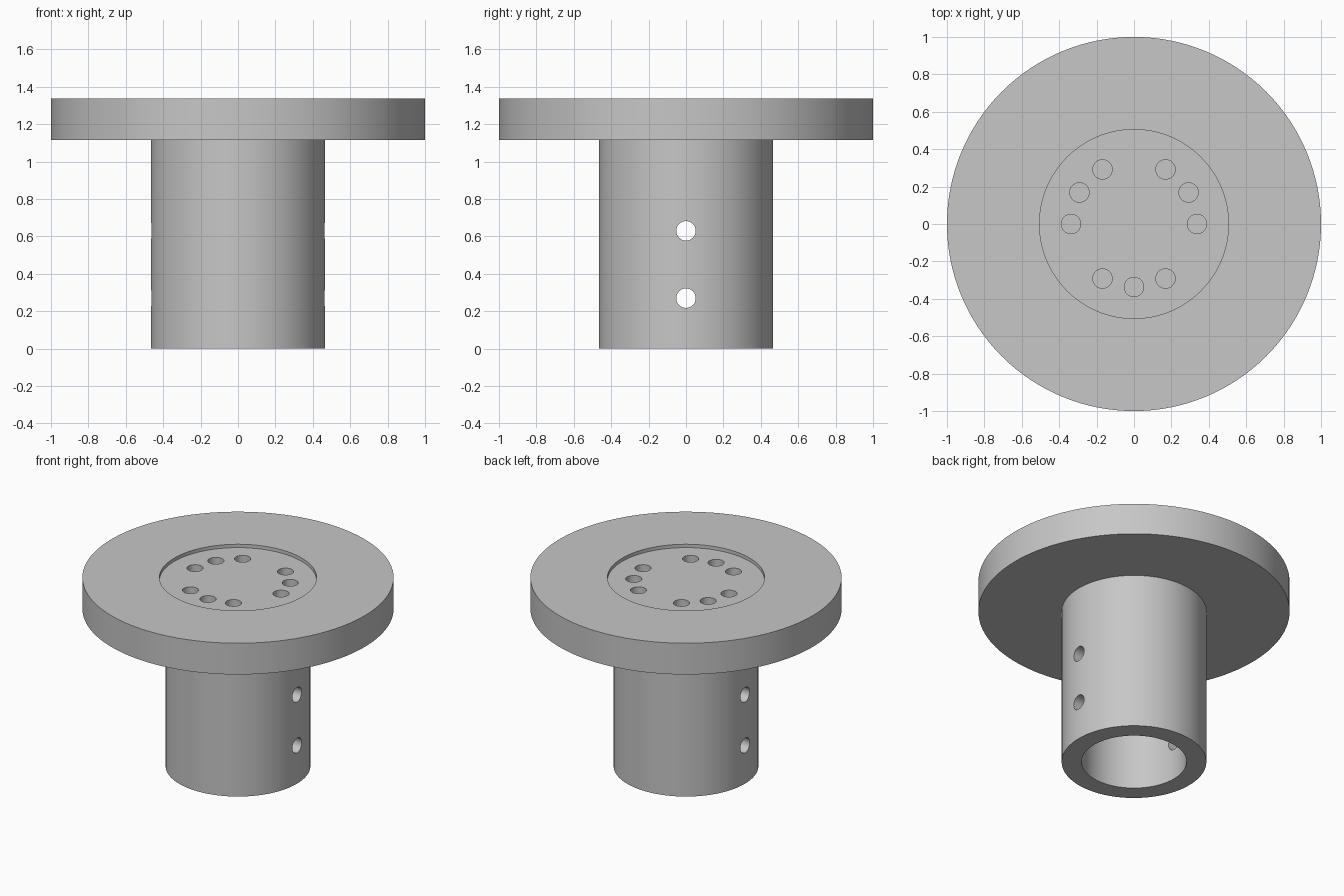
import bpy
import bmesh
from math import cos, sin, pi, radians
from mathutils import Matrix, Vector

cube = bpy.data.objects.get("Cube")
if cube:
    bpy.data.objects.remove(cube, do_unlink=True)

# Dimensions
FLANGE_R, TUBE_R, BORE_R, RECESS_R = 1.0, 0.465, 0.337, 0.505
FLANGE_Z, TOP_Z, FLOOR_Z = 1.115, 1.337, 1.313
HOLE_R, BOLT_R, HOLE_DEPTH = 0.052, 0.337, 0.12
SEGMENTS = 128

grey = bpy.data.materials.new("plain grey")
grey.use_nodes = True
colour = (0.57, 0.57, 0.57, 1)
grey.diffuse_color = colour
grey.node_tree.nodes["Principled BSDF"].inputs["Base Color"].default_value = colour


def add_object(name, bm):
    bmesh.ops.recalc_face_normals(bm, faces=bm.faces)
    mesh = bpy.data.meshes.new(name)
    bm.to_mesh(mesh)
    bm.free()
    mesh.materials.append(grey)
    obj = bpy.data.objects.new(name, mesh)
    bpy.context.collection.objects.link(obj)
    return obj


def add_rod(bm, centre, length, rotation=Matrix()):
    bmesh.ops.create_cone(bm, cap_ends=True, segments=32, radius1=HOLE_R, radius2=HOLE_R,
                          depth=length, matrix=Matrix.Translation(centre) @ rotation)


# Flanged hub: one turned profile with recess on top and bore from below
profile = [(0, FLOOR_Z), (RECESS_R, FLOOR_Z), (RECESS_R, TOP_Z), (FLANGE_R, TOP_Z),
           (FLANGE_R, FLANGE_Z), (TUBE_R, FLANGE_Z), (TUBE_R, 0), (BORE_R, 0),
           (BORE_R, FLANGE_Z), (0, FLANGE_Z)]
bm = bmesh.new()
verts = [bm.verts.new((r, 0, z)) for r, z in profile]
edges = [bm.edges.new(pair) for pair in zip(verts, verts[1:])]
bmesh.ops.spin(bm, geom=verts + edges, cent=(0, 0, 0), axis=(0, 0, 1),
               angle=2 * pi, steps=SEGMENTS, use_merge=True)
bmesh.ops.remove_doubles(bm, verts=bm.verts, dist=0.0001)
hub = add_object("flanged_hub", bm)

# Blind bolt holes in the recess floor, on a 30 degree pitch with three gaps
bm = bmesh.new()
for step in range(12):
    if step not in (3, 7, 11):
        a = radians(30 * step)
        add_rod(bm, Vector((BOLT_R * cos(a), BOLT_R * sin(a), FLOOR_Z)), 2 * HOLE_DEPTH)

# Two cross pin holes straight through the tube
for z in (0.27, 0.63):
    add_rod(bm, Vector((0, 0, z)), 1.2, Matrix.Rotation(pi / 2, 4, "Y"))
cutter = add_object("hole_cutter", bm)
cutter.hide_render = True

cut = hub.modifiers.new("holes", "BOOLEAN")
cut.operation = "DIFFERENCE"
cut.solver = "EXACT"
cut.object = cutter
bpy.ops.object.select_all(action="DESELECT")
bpy.context.view_layer.objects.active = hub
hub.select_set(True)
bpy.ops.object.modifier_apply(modifier=cut.name)
bpy.data.objects.remove(cutter, do_unlink=True)
bpy.ops.object.shade_smooth_by_angle(angle=radians(30))
